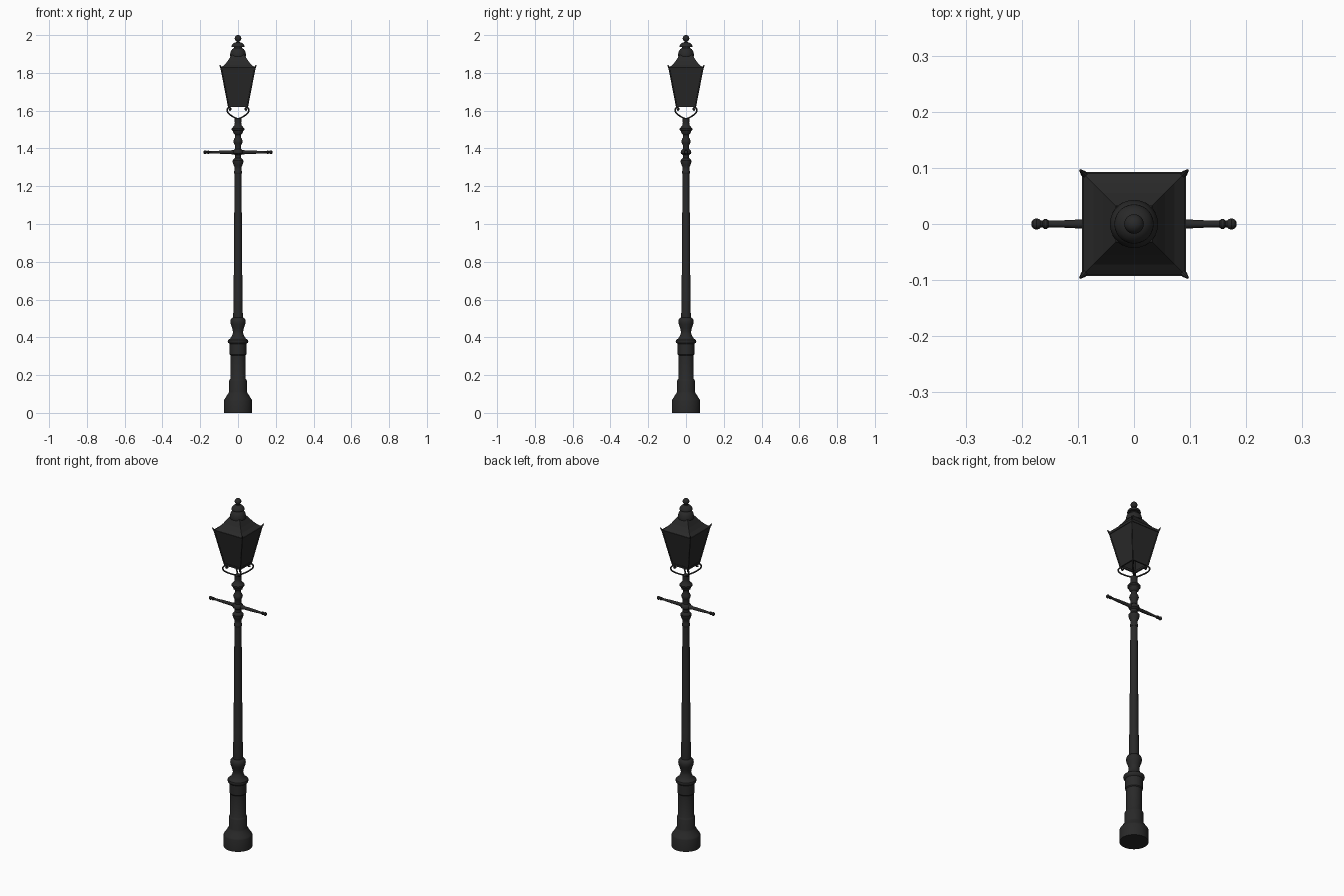
import bpy, bmesh, math
from mathutils import Vector

if "Cube" in bpy.data.objects:
    bpy.data.objects.remove(bpy.data.objects["Cube"])

iron = bpy.data.materials.new("black iron")
iron.diffuse_color = (0.022, 0.022, 0.022, 1)
iron.use_nodes = True
iron.node_tree.nodes["Principled BSDF"].inputs["Base Color"].default_value = iron.diffuse_color


def finish(ob, smooth=True, angle=35):
    ob.data.materials.append(iron)
    bpy.ops.object.select_all(action='DESELECT')
    ob.select_set(True)
    bpy.context.view_layer.objects.active = ob
    if smooth:
        bpy.ops.object.shade_smooth_by_angle(angle=math.radians(angle))
    return ob


def from_bmesh(name, bm, smooth=True):
    bmesh.ops.recalc_face_normals(bm, faces=bm.faces)
    me = bpy.data.meshes.new(name)
    bm.to_mesh(me)
    bm.free()
    ob = bpy.data.objects.new(name, me)
    bpy.context.collection.objects.link(ob)
    return finish(ob, smooth)


def lathe(name, profile, n=32, cap=True, axis='Z'):
    """Revolve (radius, height) pairs about z, or about x."""
    bm = bmesh.new()
    rings = []
    for r, h in profile:
        ring = []
        for i in range(n):
            a = 2 * math.pi * (i + .5) / n
            p = (r * math.cos(a), r * math.sin(a), h)
            ring.append(bm.verts.new(p if axis == 'Z' else (p[2], p[0], p[1])))
        rings.append(ring)
    for a, b in zip(rings, rings[1:]):
        for i in range(n):
            bm.faces.new((a[i], a[(i + 1) % n], b[(i + 1) % n], b[i]))
    if cap:
        bm.faces.new(rings[0])
        bm.faces.new(rings[-1])
    return from_bmesh(name, bm)


def ball(name, r, loc):
    bpy.ops.mesh.primitive_uv_sphere_add(segments=24, ring_count=14, radius=r, location=loc)
    ob = bpy.context.object
    ob.name = name
    return finish(ob)


def tube(name, pts, r, spline='NURBS', radii=None):
    cu = bpy.data.curves.new(name, 'CURVE')
    cu.dimensions = '3D'
    cu.bevel_depth = r
    cu.bevel_resolution = 2
    cu.use_fill_caps = True
    s = cu.splines.new(spline)
    s.points.add(len(pts) - 1)
    for i, p in enumerate(pts):
        s.points[i].co = (*p, 1)
        s.points[i].radius = radii[i] if radii else 1
    if spline == 'NURBS':
        s.use_endpoint_u = True
        s.order_u = 3
        s.resolution_u = 5
    ob = bpy.data.objects.new(name, cu)
    bpy.context.collection.objects.link(ob)
    bpy.context.view_layer.objects.active = ob
    bpy.ops.object.select_all(action='DESELECT')
    ob.select_set(True)
    bpy.ops.object.convert(target='MESH')
    return finish(bpy.context.object)


def square_loft(name, levels):
    """Stack of square rings (half width, height), left open at both ends."""
    bm = bmesh.new()
    rings = [[bm.verts.new((sx * w, sy * w, z)) for sx, sy in
              ((-1, -1), (1, -1), (1, 1), (-1, 1))] for w, z in levels]
    for a, b in zip(rings, rings[1:]):
        for i in range(4):
            bm.faces.new((a[i], a[(i + 1) % 4], b[(i + 1) % 4], b[i]))
    return from_bmesh(name, bm, False)


# hollow pedestal
lathe("pedestal", [(.066, .0), (.075, .0), (.075, .066), (.072, .073), (.066, .08), (.058, .094),
      (.051, .104), (.048, .112), (.048, .168), (.045, .174), (.041, .18), (.041, .305),
      (.045, .31), (.045, .365), (.053, .372), (.055, .38), (.053, .386), (.043, .393),
      (.035, .402), (.028, .42), (.027, .43), (.031, .448), (.038, .468), (.041, .482),
      (.039, .494), (.033, .502), (.025, .506)])
lathe("pedestal_inside", [(.066, 0), (.066, .06), (.04, .1), (.036, .3)], cap=False)

# tapered shaft
lathe("shaft", [(.026, .5), (.024, .66), (.0235, .662), (.0185, 1.275)], n=16)

# turned neck
lathe("neck", [(.019, 1.265), (.021, 1.27), (.021, 1.278), (.018, 1.284), (.018, 1.3), (.024, 1.313),
      (.028, 1.325), (.029, 1.335), (.024, 1.342), (.017, 1.35), (.017, 1.365), (.026, 1.372),
      (.028, 1.38), (.026, 1.388), (.017, 1.396), (.017, 1.418), (.022, 1.428), (.025, 1.438),
      (.022, 1.448), (.016, 1.458), (.016, 1.472), (.024, 1.48), (.027, 1.492), (.034, 1.498),
      (.034, 1.506), (.026, 1.514), (.019, 1.524), (.017, 1.535), (.019, 1.55), (.019, 1.558),
      (.012, 1.562)])

# ladder bar, one arm each side
for s, side in ((-1, "left"), (1, "right")):
    arm = [(.012, .01), (.012, .03), (.009, .04), (.0085, .09), (.006, .14), (.006, .152),
           (.009, .155), (.009, .160), (.006, .163), (.006, .166), (.009, .169), (.0105, .174),
           (.008, .18), (.003, .183)]
    lathe("ladder_bar_" + side, [(r, s * h) for r, h in arm], n=16, axis='X')
    for v in bpy.context.object.data.vertices:
        v.co.z += 1.38

# scrolled brackets and corner ears on the lantern diagonals
for k, (sx, sy) in enumerate(((-1, -1), (1, -1), (1, 1), (-1, 1))):
    def diag(pts):
        return [Vector((sx * d, sy * d, z)) for d, z in pts]
    tube(f"scroll_bracket_{k}", diag([(.005, 1.558), (.016, 1.562), (.034, 1.572), (.054, 1.588),
         (.058, 1.604), (.053, 1.616), (.042, 1.617), (.037, 1.608), (.042, 1.601),
         (.046, 1.606)]), .0042)
    tube(f"bracket_foot_{k}", diag([(.044, 1.612), (.05, 1.626)]), .004, 'POLY')
    tube(f"corner_bar_{k}", diag([(.050, 1.622), (.0895, 1.825)]), .0035, 'POLY')
    tube(f"corner_ear_{k}", diag([(.084, 1.822), (.091, 1.83), (.096, 1.842)]), .005, 'POLY',
         [1.2, 1, .4])

# lantern: bottom frame, glazing, eaves and roof
square_loft("bottom_frame", [(.044, 1.632), (.044, 1.62), (.052, 1.62), (.0535, 1.632), (.044, 1.632)])
square_loft("lantern_panels", [(.047, 1.622), (.049, 1.622), (.0885, 1.822), (.0865, 1.822), (.047, 1.622)])
square_loft("eaves", [(.083, 1.816), (.0905, 1.816), (.093, 1.828), (.084, 1.828), (.083, 1.816)])
square_loft("roof", [(.0925, 1.826), (.072, 1.842), (.055, 1.862), (.042, 1.882), (.032, 1.896)])

# chimney cap and finial
lathe("chimney_cap", [(.034, 1.884), (.042, 1.888), (.043, 1.896), (.041, 1.904), (.038, 1.917),
      (.030, 1.926), (.022, 1.931), (.022, 1.936), (.035, 1.937), (.034, 1.943), (.029, 1.952),
      (.02, 1.959), (.01, 1.962), (.008, 1.97)])
ball("finial", .0175, (0, 0, 1.9825))
